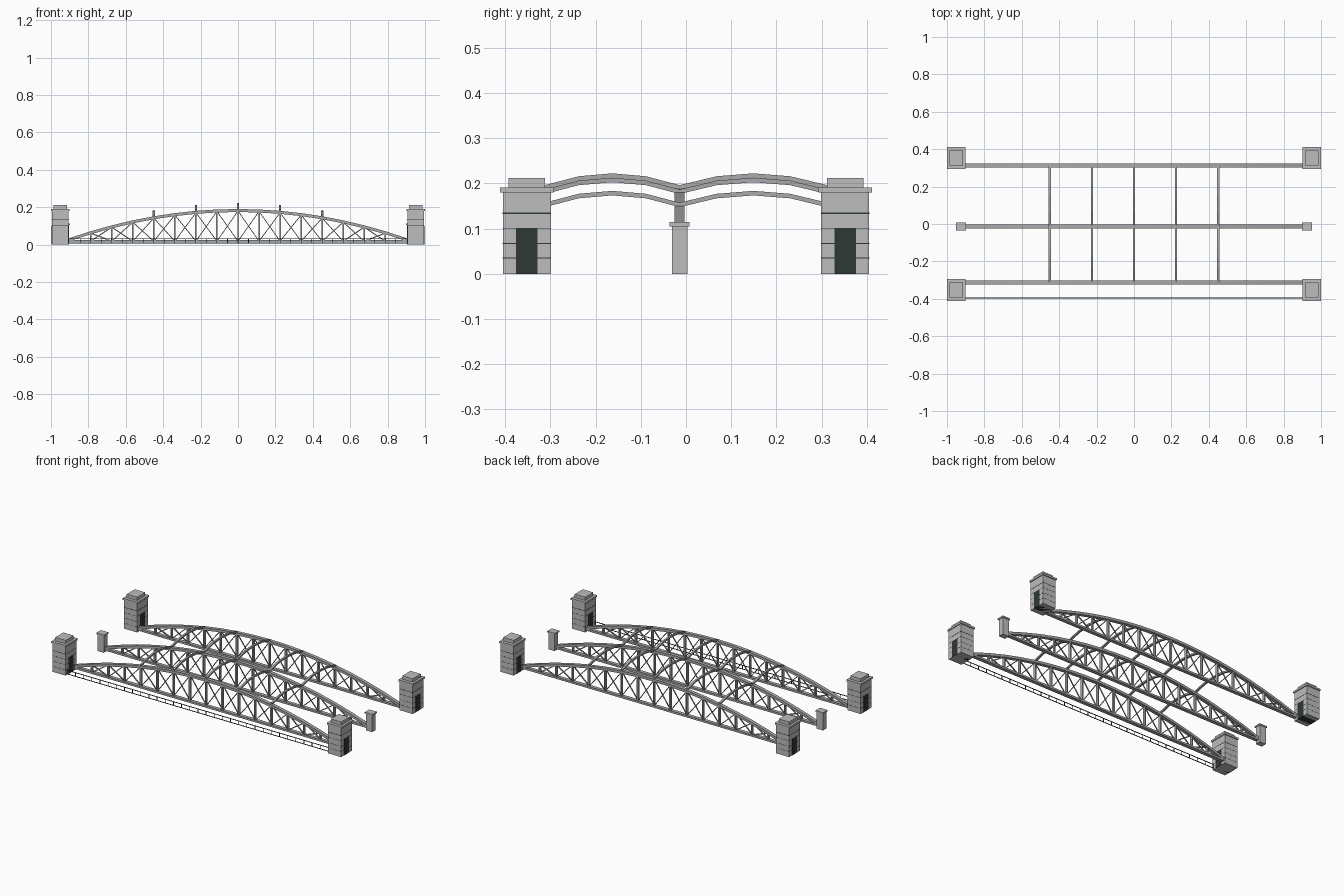
import bpy, bmesh
from mathutils import Vector

cube = bpy.data.objects.get("Cube")
if cube:
    bpy.data.objects.remove(cube, do_unlink=True)


def material(name, r, g, b):
    m = bpy.data.materials.new(name)
    m.use_nodes = True
    m.diffuse_color = (r, g, b, 1)
    m.node_tree.nodes["Principled BSDF"].inputs["Base Color"].default_value = (r, g, b, 1)
    return m


stone = material("pale stone", 0.51, 0.51, 0.51)
steel = material("grey steel", 0.4, 0.4, 0.4)
dark = material("dark green", 0.027, 0.04, 0.036)

X, Y = Vector((1, 0, 0)), Vector((0, 1, 0))


def box(bm, x, y, z0, z1, sx, sy):
    """Upright box centred on x, y between two heights."""
    ret = bmesh.ops.create_cube(bm, size=1)
    for v in ret["verts"]:
        v.co = (x + v.co.x * sx, y + v.co.y * sy, z0 + (v.co.z + 0.5) * (z1 - z0))


def beam(bm, points, side, width, height):
    """Rectangular bar swept along a polyline."""
    rings = []
    for p in points:
        rings.append([bm.verts.new(Vector(p) + side * a * width / 2 + Vector((0, 0, b * height / 2)))
                      for a, b in ((-1, -1), (1, -1), (1, 1), (-1, 1))])
    for a, b in zip(rings, rings[1:]):
        for i in range(4):
            j = (i + 1) % 4
            bm.faces.new((a[i], a[j], b[j], b[i]))
    bm.faces.new(rings[0][::-1])
    bm.faces.new(rings[-1])


def finish(bm, name, mat):
    bmesh.ops.recalc_face_normals(bm, faces=bm.faces)
    mesh = bpy.data.meshes.new(name)
    bm.to_mesh(mesh)
    bm.free()
    mesh.materials.append(mat)
    ob = bpy.data.objects.new(name, mesh)
    bpy.context.collection.objects.link(ob)
    return ob


HALF, PANELS = 0.9, 8
STEP = HALF / PANELS
DECK = 0.018


def arch_top(x):
    return 0.19 - 0.155 * (x / HALF) ** 2


# Corner towers with masonry joints and doorways
for sx, xname in ((-1, "right"), (1, "left")):
    for sy, yname in ((-1, "front"), (1, "back")):
        x, y = sx * 0.95, sy * 0.352
        label = f"{yname}_{xname}"
        bm = bmesh.new()
        box(bm, x, y, 0, 0.18, 0.09, 0.106)
        box(bm, x, y, 0.18, 0.191, 0.1, 0.118)
        box(bm, x, y, 0.191, 0.212, 0.072, 0.08)
        finish(bm, "tower_" + label, stone)
        bm = bmesh.new()
        for z, h in ((0.034, 0.0015), (0.066, 0.0015), (0.1, 0.0015), (0.132, 0.003)):
            box(bm, x, y, z, z + h, 0.091, 0.107)
        finish(bm, "tower_joints_" + label, dark)
        bm = bmesh.new()
        box(bm, x, y, 0, 0.1, 0.092, 0.048)
        finish(bm, "doorway_" + label, dark)

# Small piers under the middle truss
MID = -0.014
for sx, xname in ((-1, "right"), (1, "left")):
    bm = bmesh.new()
    box(bm, sx * 0.925, MID, 0, 0.105, 0.043, 0.035)
    box(bm, sx * 0.925, MID, 0.105, 0.114, 0.053, 0.044)
    finish(bm, "middle_pier_" + xname, stone)

# Three bowstring trusses
truss_lines = (("front", -0.312), ("middle", MID), ("back", 0.312))
for name, y in truss_lines:
    bm = bmesh.new()
    xs = [i * STEP for i in range(-PANELS, PANELS + 1)]
    beam(bm, [(x, y, arch_top(x) - 0.008) for x in xs], Y, 0.022, 0.016)
    beam(bm, [(-HALF, y, DECK), (HALF, y, DECK)], Y, 0.022, 0.012)
    for x in xs[1:-1]:
        box(bm, x, y, DECK, arch_top(x) - 0.008, 0.008, 0.016)
    for a, b in zip(xs[1:-2], xs[2:-1]):
        for s, p, q in ((-0.003, a, b), (0.003, b, a)):
            beam(bm, [(p, y + s, DECK), (q, y + s, arch_top(q) - 0.01)], Y, 0.006, 0.007)
    finish(bm, "truss_" + name, steel)

# Curved cross ribs between the trusses
for i in range(-2, 3):
    x = i * 2 * STEP
    bm = bmesh.new()
    for (_, y0), (_, y1) in zip(truss_lines, truss_lines[1:]):
        path = []
        for k in range(5):
            t = k / 4
            path.append((x, y0 + (y1 - y0) * t, arch_top(x) + 0.001 + 0.026 * 4 * t * (1 - t)))
        beam(bm, path, X, 0.012, 0.01)
    finish(bm, f"cross_rib_{i + 3}", steel)

# Walkway railing along the front
bm = bmesh.new()
RAIL_Y, BAYS = -0.395, 32
for z in (0.008, 0.031):
    beam(bm, [(-0.91, RAIL_Y, z), (0.91, RAIL_Y, z)], Y, 0.004, 0.003)
for i in range(BAYS + 1):
    box(bm, -HALF + 2 * HALF * i / BAYS, RAIL_Y, 0.008, 0.031, 0.003, 0.003)
finish(bm, "front_railing", dark)
